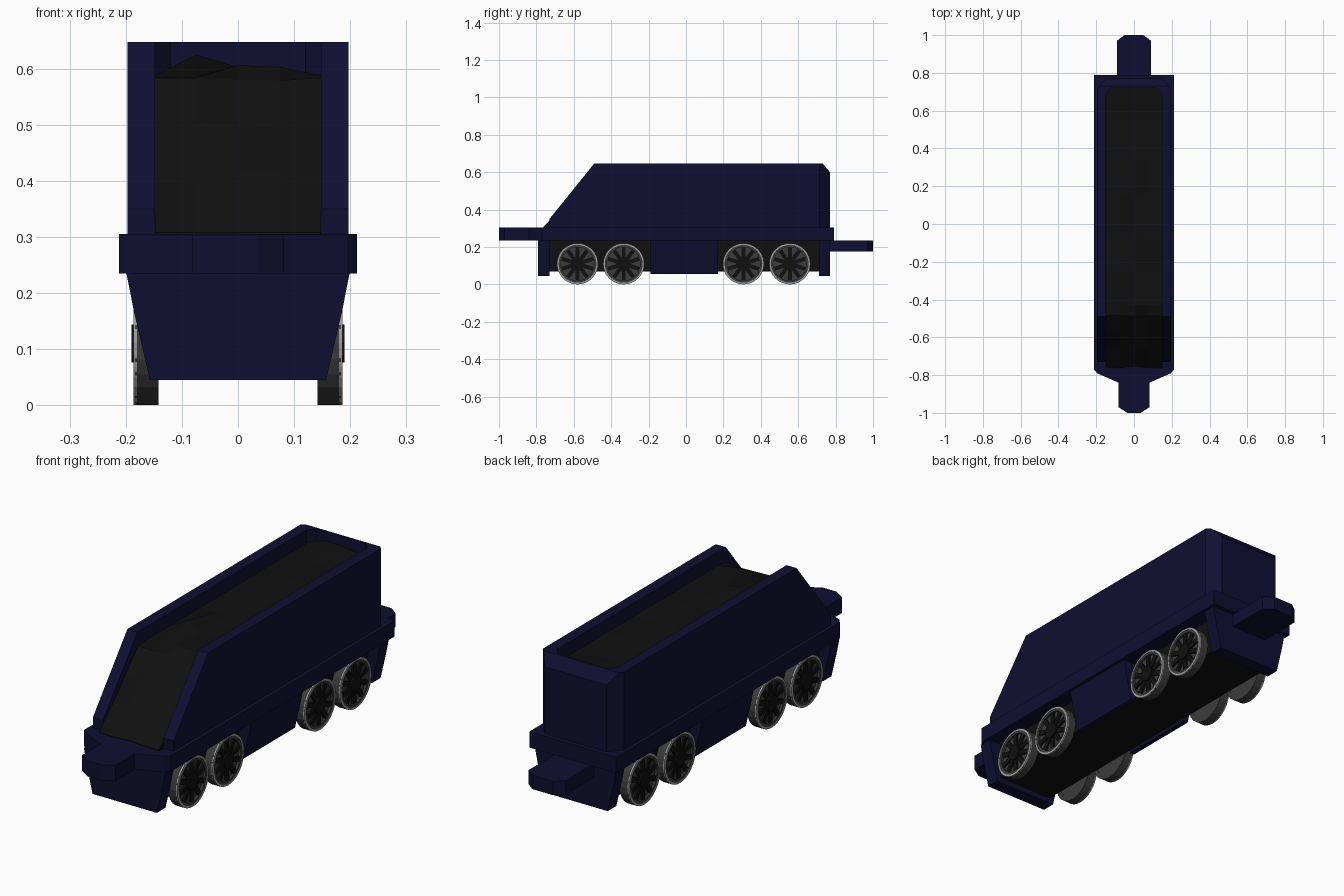
import bpy, bmesh, math, random
from mathutils import Vector, Matrix

if "Cube" in bpy.data.objects:
    bpy.data.objects.remove(bpy.data.objects["Cube"])

random.seed(4)

def material(name, c):
    m = bpy.data.materials.new(name)
    m.diffuse_color = (*c, 1)
    m.use_nodes = True
    m.node_tree.nodes["Principled BSDF"].inputs["Base Color"].default_value = m.diffuse_color
    return m

BLUE = material("navy paint", (0.0048, 0.0048, 0.031))
BLACK = material("coal black", (0.005, 0.005, 0.005))
GREY = material("dark steel", (0.045, 0.045, 0.045))
LIGHT = material("bright rim", (0.35, 0.35, 0.35))

def finish(bm, name, mat):
    bmesh.ops.recalc_face_normals(bm, faces=bm.faces)
    me = bpy.data.meshes.new(name)
    bm.to_mesh(me)
    bm.free()
    me.materials.append(mat)
    ob = bpy.data.objects.new(name, me)
    bpy.context.collection.objects.link(ob)
    return ob

def prism_bm(pts, axis, a, b):
    """Extrude a 2D outline along axis ('x': pts=(y,z), 'y': (x,z), 'z': (x,y))."""
    def co(p, t):
        return {'x': (t, *p), 'y': (p[0], t, p[1]), 'z': (*p, t)}[axis]
    bm = bmesh.new()
    f = bm.faces.new([bm.verts.new(co(p, a)) for p in pts])
    ext = bmesh.ops.extrude_face_region(bm, geom=[f])['geom']
    off = Vector(co((0, 0), b - a))
    bmesh.ops.translate(bm, vec=off, verts=[g for g in ext if isinstance(g, bmesh.types.BMVert)])
    return bm

def prism(name, mat, *args):
    return finish(prism_bm(*args), name, mat)

def box(name, mat, x0, x1, y0, y1, z0, z1):
    return prism(name, mat, [(x0, y0), (x1, y0), (x1, y1), (x0, y1)], 'z', z0, z1)

def mirrored(half):
    """Complete a right-hand outline with its reflection in x."""
    return half + [(-x, v) for x, v in reversed(half)]

def cut(bm, co, no):
    bmesh.ops.bisect_plane(bm, geom=bm.verts[:] + bm.edges[:] + bm.faces[:],
                           plane_co=co, plane_no=no, clear_outer=True)
    bmesh.ops.holes_fill(bm, edges=[e for e in bm.edges if e.is_boundary], sides=0)

# Tender walls: U-shaped plan, cut by the front slope and the rear top chamfer
outer = [(0.197, -0.73), (0.197, 0.715), (0.15, 0.77)]
inner = [(-0.148, -0.73), (-0.148, 0.69), (-0.12, 0.72)]
plan = mirrored(outer) + mirrored(inner)
bm = prism_bm(plan, 'z', 0.30, 0.647)
cut(bm, (0, -0.73, 0.35), (0, -0.297, 0.24))
cut(bm, (0, 0.77, 0.60), (0, 0.047, 0.04))
finish(bm, "tender_walls", BLUE)

# Coal load: bumpy heap sloping down to the front
bm = bmesh.new()
nx = 5
rows = [-0.745, -0.66, -0.57, -0.485, -0.43, -0.25, -0.05, 0.15, 0.35, 0.55, 0.72]
grid = []
for j, y in enumerate(rows):
    row = []
    for i in range(nx):
        x = -0.148 + 0.296 * i / (nx - 1)
        side = i in (0, nx - 1)
        z = min(0.588, 0.308 + (y + 0.745) * 1.06)
        yy = y
        if j == 0:
            yy += random.uniform(-0.02, 0.01)
        elif not side:
            z += random.uniform(-0.008, 0.02)
        if j == 5 and i == 1:
            z = 0.625
        row.append(bm.verts.new((x, yy, z)))
    grid.append(row)
for r, s in zip(grid, grid[1:]):
    for i in range(nx - 1):
        bm.faces.new((r[i], r[i + 1], s[i + 1], s[i]))
rim = [e for e in bm.edges if e.is_boundary]
ext = bmesh.ops.extrude_edge_only(bm, edges=rim)['geom']
for v in ext:
    if isinstance(v, bmesh.types.BMVert):
        v.co.z = 0.302
finish(bm, "coal_load", BLACK)

# Frame deck with the front coupling tongue
prism("frame_deck", BLUE, mirrored([
    (0.035, -1.0), (0.082, -0.97), (0.082, -0.84), (0.195, -0.79),
    (0.212, -0.77), (0.212, 0.79)]), 'z', 0.235, 0.305)
# Rear coupling tongue, lower down
prism("rear_coupling", BLUE, mirrored([(0.09, 0.76), (0.09, 0.97), (0.05, 1.0)]),
      'z', 0.175, 0.236)

# End skirts tapering downward
skirt = mirrored([(0.157, 0.045), (0.185, 0.165), (0.199, 0.236)])
prism("front_skirt", BLUE, skirt, 'y', -0.79, -0.73)
prism("rear_skirt", BLUE, skirt, 'y', 0.71, 0.77)

# Underframe and tapered middle side panels
box("underframe", BLACK, -0.138, 0.138, -0.735, 0.715, 0.07, 0.236)
for s, side in ((1, "right"), (-1, "left")):
    prism("side_panel_" + side, BLUE,
          [(s * 0.137, 0.055), (s * 0.159, 0.055), (s * 0.185, 0.165),
           (s * 0.199, 0.236), (s * 0.137, 0.236)], 'y', -0.19, 0.17)

def lathe(name, mat, profile, n, centre, s):
    """Revolve a closed (radius, x) profile about a sideways axle."""
    bm = bmesh.new()
    rings = [[bm.verts.new((s * x, centre[0] + r * math.sin(2 * math.pi * k / n),
                            centre[1] - r * math.cos(2 * math.pi * k / n)))
              for r, x in profile] for k in range(n)]
    m = len(profile)
    for k in range(n):
        a, b = rings[k], rings[(k + 1) % n]
        for i in range(m):
            bm.faces.new((a[i], a[(i + 1) % m], b[(i + 1) % m], b[i]))
    return finish(bm, name, mat)

def disc(name, mat, r, x0, x1, n, centre, s):
    pts = [(centre[0] + r * math.sin(2 * math.pi * (k + .5) / n),
            centre[1] + r * math.cos(2 * math.pi * (k + .5) / n)) for k in range(n)]
    return prism(name, mat, pts, 'x', s * x0, s * x1)

# Wheels: tyre, bright rim ring, recessed disc, hub and spokes
R = 0.11
for w, y in enumerate((-0.58, -0.333, 0.307, 0.555)):
    for s, side in ((1, "right"), (-1, "left")):
        c = (y, R)
        tag = f"_{side}_{w + 1}"
        lathe("tyre" + tag, GREY, [(R, 0.142), (R, 0.184), (0.09, 0.184), (0.09, 0.142)], 24, c, s)
        lathe("rim_ring" + tag, LIGHT, [(R, 0.18), (R, 0.186), (0.101, 0.186), (0.101, 0.18)], 32, c, s)
        disc("wheel_disc" + tag, GREY, 0.095, 0.144, 0.174, 24, c, s)
        disc("hub" + tag, BLACK, 0.036, 0.17, 0.19, 10, c, s)
        bm = bmesh.new()
        for k in range(10):
            mat = (Matrix.Translation((s * 0.177, y, R)) @ Matrix.Rotation(k * math.pi / 5, 4, 'X')
                   @ Matrix.Translation((0, 0, 0.06)) @ Matrix.Diagonal((0.01, 0.021, 0.065, 1)))
            bmesh.ops.create_cube(bm, size=1, matrix=mat)
        finish(bm, "spokes" + tag, BLACK)
